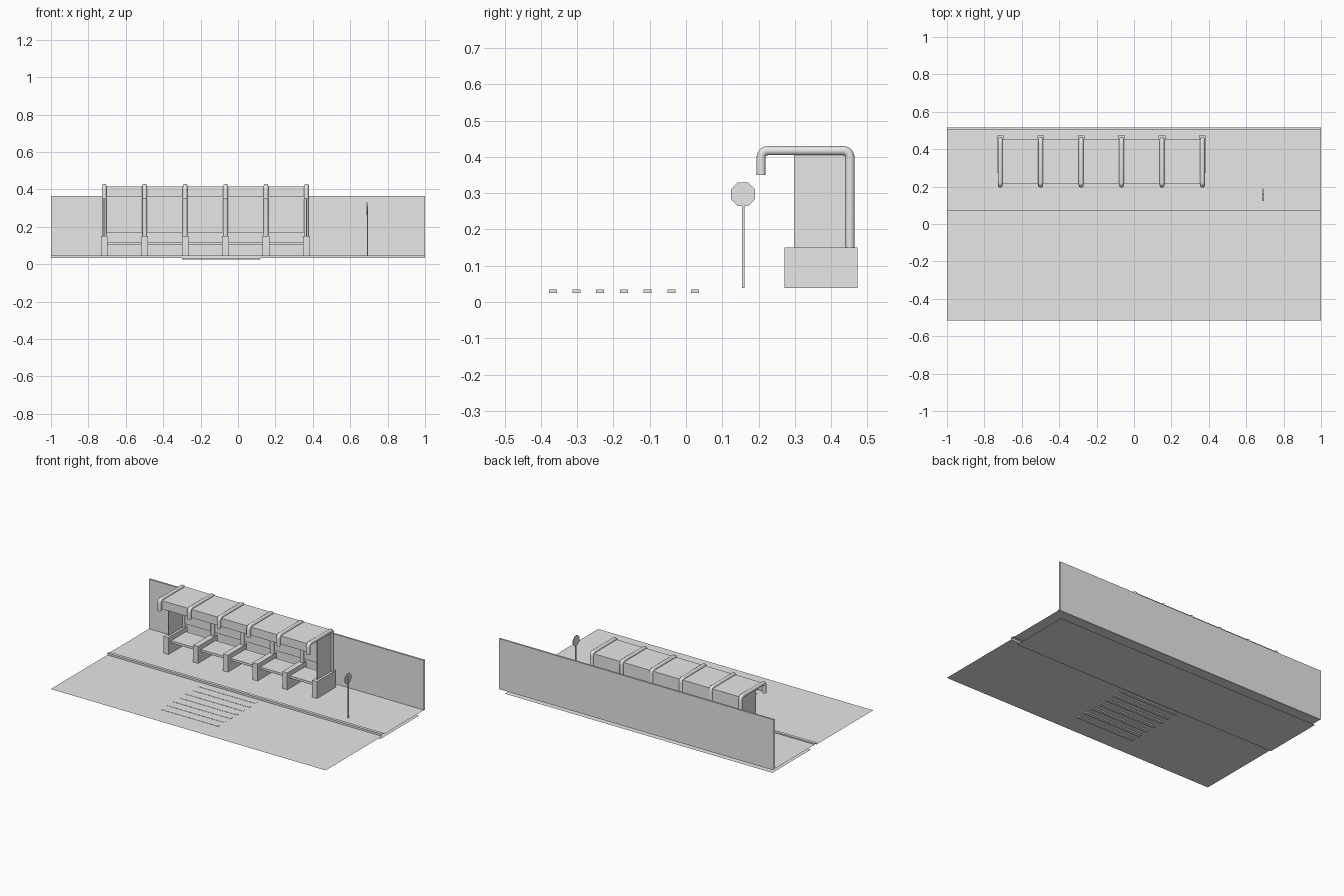
import bpy, bmesh, math
from mathutils import Vector

if "Cube" in bpy.data.objects:
    bpy.data.objects.remove(bpy.data.objects["Cube"], do_unlink=True)

grey = bpy.data.materials.new("light_grey")
grey.use_nodes = True
grey.diffuse_color = (0.8, 0.8, 0.8, 1)
grey.node_tree.nodes["Principled BSDF"].inputs["Base Color"].default_value = (0.8, 0.8, 0.8, 1)


def finish(name, bm):
    mesh = bpy.data.meshes.new(name)
    bm.to_mesh(mesh)
    bm.free()
    mesh.materials.append(grey)
    ob = bpy.data.objects.new(name, mesh)
    bpy.context.collection.objects.link(ob)
    return ob


def box(name, low, high):
    bm = bmesh.new()
    bmesh.ops.create_cube(bm, size=1)
    for v in bm.verts:
        v.co = [l + (c + 0.5) * (h - l) for c, l, h in zip(v.co, low, high)]
    return finish(name, bm)


def sheet(name, x0, x1, profile):
    """Open surface: a (y, z) profile swept along x."""
    bm = bmesh.new()
    rows = [[bm.verts.new((x, y, z)) for x in (x0, x1)] for y, z in profile]
    for a, b in zip(rows, rows[1:]):
        bm.faces.new((a[0], a[1], b[1], b[0]))
    return finish(name, bm)


def rounded(points, radius, steps=5):
    """Replace the inner corners of a (y, z) path with small arcs."""
    pts = [Vector(p) for p in points]
    out = [pts[0]]
    for prev, cur, nxt in zip(pts, pts[1:], pts[2:]):
        a = (prev - cur).normalized() * radius
        b = (nxt - cur).normalized() * radius
        for i in range(steps + 1):
            t = i / steps * math.pi / 2
            out.append(cur + a * (1 - math.sin(t)) + b * (1 - math.cos(t)))
    return out + [pts[-1]]


def tube(name, x, path, radius):
    curve = bpy.data.curves.new(name, 'CURVE')
    curve.dimensions = '3D'
    curve.bevel_depth = radius
    curve.bevel_resolution = 3
    curve.use_fill_caps = True
    spline = curve.splines.new('POLY')
    spline.points.add(len(path) - 1)
    for p, (y, z) in zip(spline.points, path):
        p.co = (x, y, z, 1)
    curve.materials.append(grey)
    ob = bpy.data.objects.new(name, curve)
    bpy.context.collection.objects.link(ob)
    bpy.ops.object.select_all(action='DESELECT')
    ob.select_set(True)
    bpy.context.view_layer.objects.active = ob
    bpy.ops.object.convert(target='MESH')
    bpy.ops.object.shade_smooth_by_angle(angle=math.radians(40))


# Ground: road, raised kerb, pavement and rear wall
ROAD, WALK, KERB = 0.033, 0.039, 0.046
sheet("road", -1, 1, [(-0.517, ROAD), (0.07, ROAD)])
sheet("kerb", -1, 1, [(0.07, ROAD), (0.07, KERB), (0.09, KERB), (0.09, WALK)])
sheet("pavement", -1, 1, [(0.09, WALK), (0.505, WALK)])
sheet("rear_wall", -1, 1, [(0.505, WALK), (0.505, 0.365), (0.517, 0.365), (0.517, ROAD)])
sheet("pavement_base", -0.973, 0.973, [(0.09, 0), (0.492, 0)])

# Crossing stripes
for i in range(7):
    y = -0.367 + i * 0.0653
    box(f"crossing_stripe_{i + 1}", (-0.3, y - 0.011, 0.025), (0.12, y + 0.011, 0.0345))

# Shelter: footings with bent tube frames
LEFT, RIGHT = 0.366, -0.715
path = rounded([(0.207, 0.35), (0.207, 0.417), (0.452, 0.417), (0.452, 0.14)], 0.018)
for i in range(6):
    x = RIGHT + i * (LEFT - RIGHT) / 5
    box(f"footing_{i + 1}", (x - 0.018, 0.272, WALK), (x + 0.018, 0.472, 0.15))
    tube(f"frame_tube_{i + 1}", x, path, 0.0132)

# Shelter panels and bench
sheet("roof_and_back_panel", RIGHT, LEFT,
      [(0.213, 0.36), (0.213, 0.415), (0.455, 0.415), (0.455, 0.17)])
for name, x in (("left_side_panel", LEFT), ("right_side_panel", RIGHT)):
    box(name, (x - 0.003, 0.297, 0.15), (x + 0.003, 0.453, 0.414))
box("bench_seat", (RIGHT, 0.3, 0.105), (LEFT, 0.455, 0.12))

# Stop sign: post and octagonal plate facing along x
box("sign_post", (0.689, 0.154, WALK), (0.696, 0.161, 0.312))
bm = bmesh.new()
ring = [bm.verts.new((0.688, 0.157 + 0.0355 * math.cos(a), 0.297 + 0.0355 * math.sin(a)))
        for a in [math.pi / 8 + k * math.pi / 4 for k in range(8)]]
face = bm.faces.new(ring)
top = bmesh.ops.extrude_face_region(bm, geom=[face])["geom"]
bmesh.ops.translate(bm, vec=(0.004, 0, 0),
                    verts=[g for g in top if isinstance(g, bmesh.types.BMVert)])
bmesh.ops.recalc_face_normals(bm, faces=bm.faces)
finish("sign_plate", bm)
